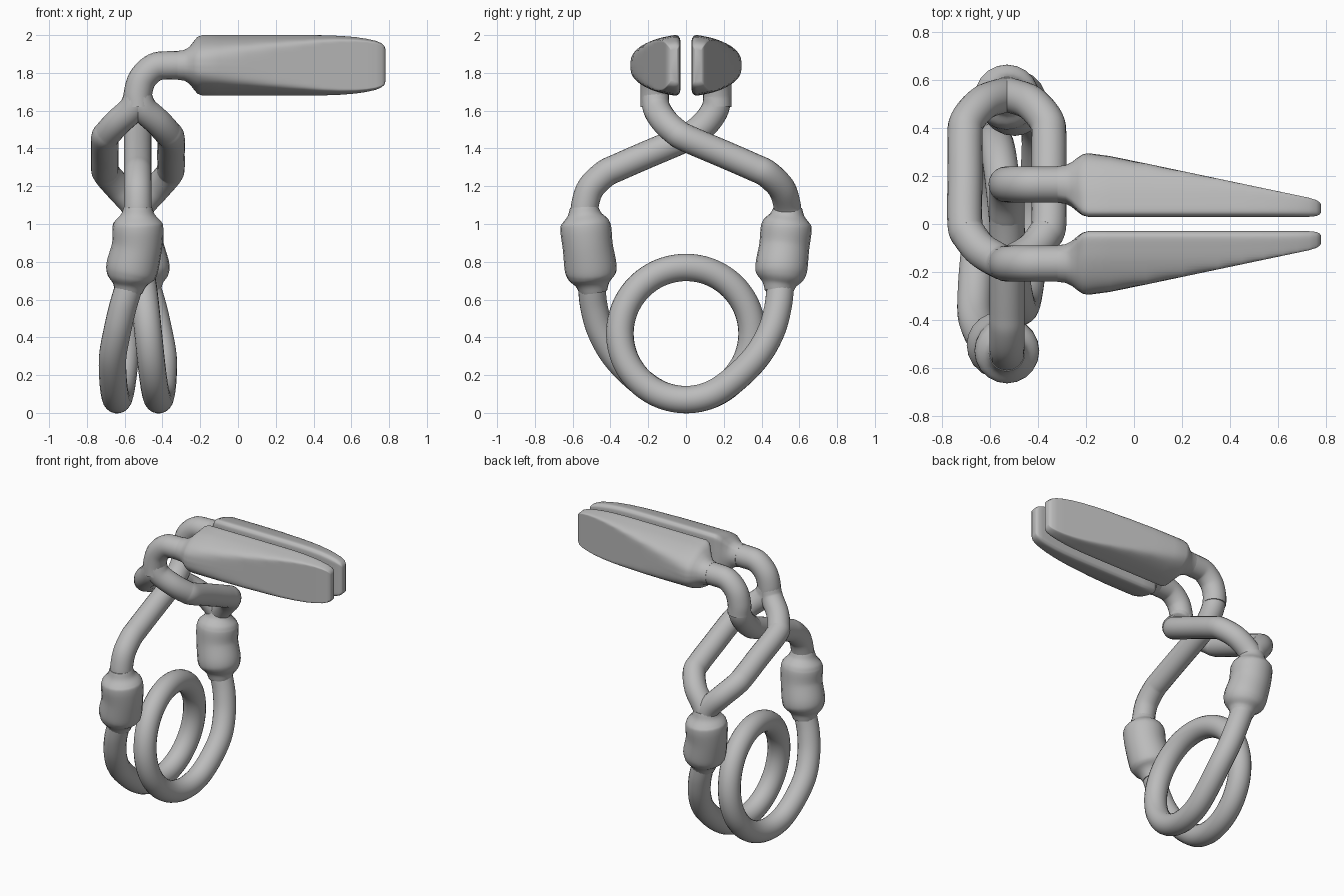
import bpy, bmesh, math
from mathutils import Vector

if "Cube" in bpy.data.objects:
    bpy.data.objects.remove(bpy.data.objects["Cube"], do_unlink=True)

AXIS_X = -0.53   # the coil, sleeves and arms are arranged around this upright axis
WIRE = 0.073     # wire radius
JAW_Z = 1.84     # height of the jaw centre line

grey = bpy.data.materials.new("plain_grey")
grey.use_nodes = True
grey.diffuse_color = (0.5, 0.5, 0.5, 1)
grey.node_tree.nodes["Principled BSDF"].inputs["Base Color"].default_value = (0.5, 0.5, 0.5, 1)


def smooth_path(points, steps=6):
    """Catmull-Rom curve through points of any dimension."""
    pts = [Vector(p) for p in points]
    pts = [2 * pts[0] - pts[1]] + pts + [2 * pts[-1] - pts[-2]]
    out = []
    for a, b, c, d in zip(pts, pts[1:], pts[2:], pts[3:]):
        for i in range(steps):
            t = i / steps
            out.append((2 * b + (c - a) * t + (2 * a - 5 * b + 4 * c - d) * t ** 2
                        + (3 * b - a - 3 * c + d) * t ** 3) / 2)
    return out + [pts[-2]]


def finish(obj):
    bpy.ops.object.select_all(action='DESELECT')
    obj.select_set(True)
    bpy.context.view_layer.objects.active = obj
    if obj.type == 'CURVE':
        bpy.ops.object.convert(target='MESH')
        obj = bpy.context.view_layer.objects.active
    obj.data.materials.clear()
    obj.data.materials.append(grey)
    bpy.ops.object.shade_smooth_by_angle(angle=math.radians(40))


def tube(name, points):
    """Round tube through (x, y, z, radius) points."""
    path = smooth_path(points)
    curve = bpy.data.curves.new(name, 'CURVE')
    curve.dimensions = '3D'
    curve.bevel_depth = 1.0
    curve.bevel_resolution = 8
    curve.use_fill_caps = True
    spline = curve.splines.new('POLY')
    spline.points.add(len(path) - 1)
    for p, q in zip(spline.points, path):
        p.co = (q[0], q[1], q[2], 1)
        p.radius = q[3]
    obj = bpy.data.objects.new(name, curve)
    bpy.context.collection.objects.link(obj)
    finish(obj)


def turned(points, side, spread=1):
    """Place (offset, y, z, radius) points; side -1 turns them half round the axis."""
    return [(AXIS_X + side * spread * p[0], side * p[1], p[2], p[3] if len(p) > 3 else WIRE)
            for p in points]


# Coil spring: a leg down, one full turn, a leg up
leg = [(0.02, 0.51, 0.80), (0.045, 0.50, 0.68), (0.08, 0.487, 0.56), (0.11, 0.45, 0.43),
       (0.133, 0.375, 0.30), (0.132, 0.26, 0.182), (0.122, 0.135, 0.098)]
ring = []
for i in range(17):
    a = math.tau * i / 16
    ring.append((-0.11 + 0.22 * i / 16, 0.35 * math.sin(a), 0.42 - 0.35 * math.cos(a)))
tube("coil_spring", turned(leg, -1) + turned(ring, 1) + turned(leg[::-1], 1))

# Sleeves, split or single arms, and bent stems
sleeve = [(0, 0.54, 1.09, 0.074), (0, 0.537, 1.05, 0.09), (0, 0.533, 1.01, 0.125),
          (0, 0.53, 0.97, 0.135), (0.005, 0.52, 0.88, 0.133), (0.03, 0.505, 0.77, 0.138),
          (0.04, 0.50, 0.72, 0.125), (0.045, 0.495, 0.68, 0.09), (0.05, 0.49, 0.64, 0.073)]
arm = [(0, 0.538, 1.03), (0.02, 0.535, 1.10), (0.1, 0.505, 1.19), (0.165, 0.43, 1.265),
       (0.175, 0.36, 1.30), (0.175, 0.2, 1.37), (0.175, 0, 1.455), (0.155, -0.05, 1.485),
       (0.105, -0.11, 1.54), (0.03, -0.155, 1.61), (0, -0.165, 1.68)]
stem = [(-0.53, 1.62), (-0.53, 1.69), (-0.505, 1.77), (-0.44, 1.83), (-0.36, JAW_Z), (-0.22, JAW_Z)]
for label, side in (("left", 1), ("right", -1)):
    tube(label + "_sleeve", turned(sleeve, side))
    tube(label + "_stem", [(x, -0.165 * side, z, 0.075) for x, z in stem])
for label, side, spread in (("loop_arm_outer", 1, -1), ("loop_arm_inner", 1, 1), ("single_arm", -1, 0)):
    tube(label, turned(arm, side, spread))

# Jaws: a D-shaped section (y, half height), planed down towards the tip
half = smooth_path([(0.03, 0, 0), (0.03, 0.07, 0), (0.03, 0.13, 0), (0.037, 0.15, 0),
                    (0.055, 0.16, 0), (0.1, 0.153, 0), (0.15, 0.141, 0), (0.2, 0.122, 0),
                    (0.24, 0.1, 0), (0.27, 0.074, 0), (0.292, 0.04, 0), (0.3, 0, 0)], 4)
section = [(p.x, p.y) for p in half] + [(p.x, -p.y) for p in half[-2:0:-1]]


def soft_min(a, b, k=0.025):
    h = max(k - abs(a - b), 0) / k
    return min(a, b) - h * h * k / 4


def jaw_ring(x, grow, height, inset):
    """One cross-section: grow blends from the wire's circle to the full section."""
    depth = 0.305 - 0.2 * max(x + 0.2, 0) / 0.95 - inset
    out = []
    for y, h in section:
        full = Vector((max(soft_min(y, depth), 0.03 + inset), h * height))
        circle = Vector((y - 0.165, h)).normalized() * 0.076 + Vector((0.165, 0))
        out.append(circle.lerp(full, grow))
    return out


# (x, grow, height, inset) along the jaw
stations = [(-0.32, 0, 1, 0), (-0.285, 0.08, 1, 0), (-0.26, 0.3, 1, 0), (-0.235, 0.65, 1, 0),
            (-0.215, 0.9, 1, 0), (-0.19, 1, 1, 0), (-0.1, 1, 1, 0), (0.05, 1, 1, 0), (0.2, 1, 1, 0),
            (0.35, 1, 1, 0), (0.45, 1, 0.995, 0), (0.54, 1, 0.975, 0), (0.62, 1, 0.935, 0),
            (0.68, 1, 0.88, 0), (0.73, 1, 0.81, 0), (0.76, 1, 0.73, 0.003), (0.775, 1, 0.64, 0.01),
            (0.78, 1, 0.54, 0.018)]
for label, side in (("left", -1), ("right", 1)):
    bm = bmesh.new()
    rings = [[bm.verts.new((s[0], side * p.x, JAW_Z + p.y)) for p in jaw_ring(*s)] for s in stations]
    n = len(section)
    for a, b in zip(rings, rings[1:]):
        for i in range(n):
            j = (i + 1) % n
            bm.faces.new((a[i], a[j], b[j], b[i]))
    bm.faces.new(rings[0])
    bm.faces.new(rings[-1])
    bmesh.ops.recalc_face_normals(bm, faces=bm.faces)
    mesh = bpy.data.meshes.new(label + "_jaw")
    bm.to_mesh(mesh)
    bm.free()
    jaw = bpy.data.objects.new(label + "_jaw", mesh)
    bpy.context.collection.objects.link(jaw)
    finish(jaw)
